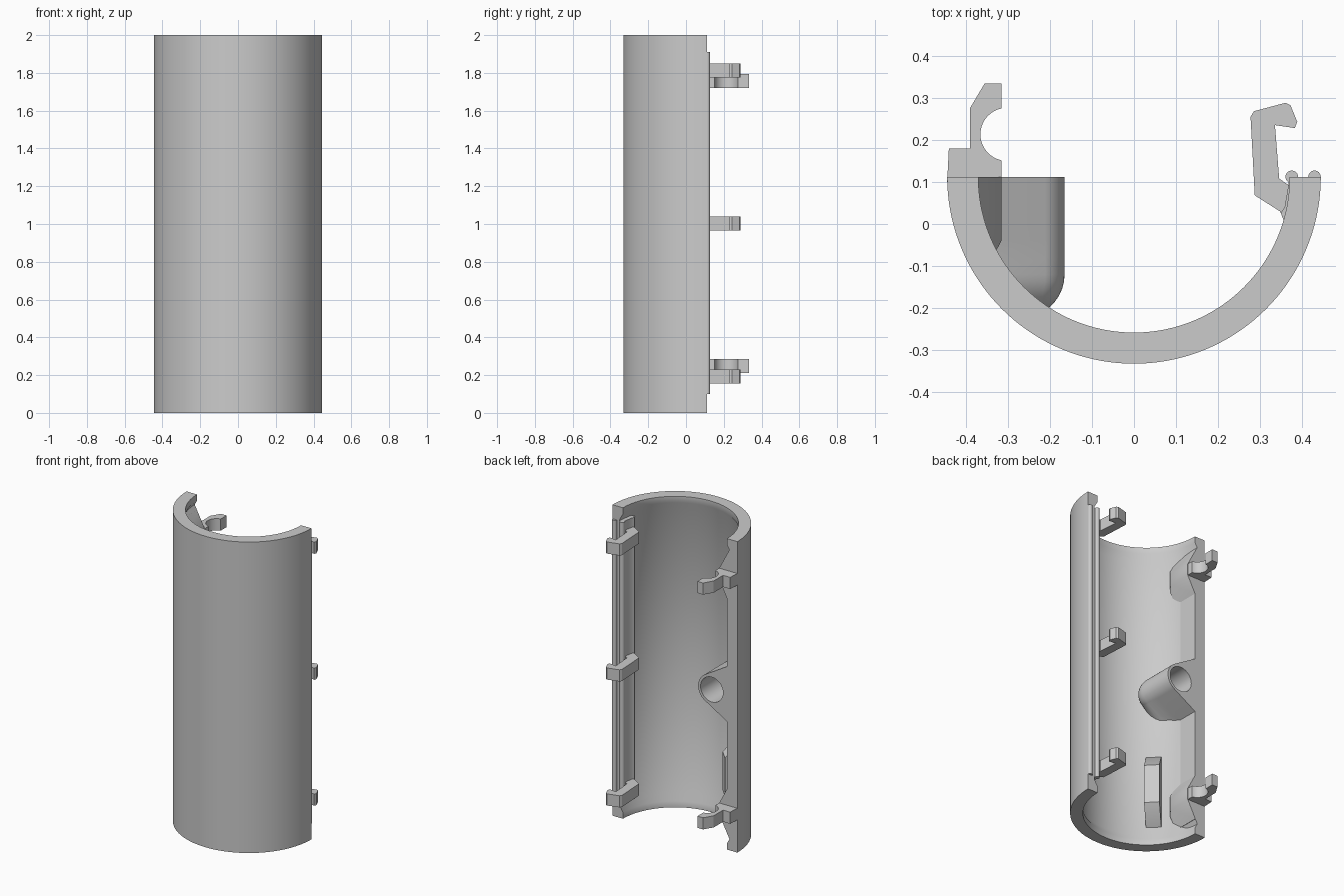
import bpy, bmesh, math
from mathutils import Vector

if "Cube" in bpy.data.objects:
    bpy.data.objects.remove(bpy.data.objects["Cube"])

grey = bpy.data.materials.new("plain grey")
grey.use_nodes = True
grey.diffuse_color = (0.6, 0.6, 0.6, 1)
grey.node_tree.nodes["Principled BSDF"].inputs["Base Color"].default_value = (0.6, 0.6, 0.6, 1)

OUTER, INNER, LIP, EDGE_Y = 0.444, 0.393, 0.37, 0.112


def smooth(ob):
    bpy.ops.object.select_all(action="DESELECT")
    ob.select_set(True)
    bpy.context.view_layer.objects.active = ob
    bpy.ops.object.shade_smooth_by_angle(angle=math.radians(30))


def loft(name, rings):
    """Join equal rings of points and cap both ends."""
    bm = bmesh.new()
    loops = [[bm.verts.new(p) for p in ring] for ring in rings]
    n = len(loops[0])
    for a, b in zip(loops, loops[1:]):
        for i in range(n):
            j = (i + 1) % n
            bm.faces.new((a[i], a[j], b[j], b[i]))
    bm.faces.new(loops[0])
    bm.faces.new(loops[-1])
    bmesh.ops.recalc_face_normals(bm, faces=bm.faces)
    mesh = bpy.data.meshes.new(name)
    bm.to_mesh(mesh)
    bm.free()
    mesh.materials.append(grey)
    ob = bpy.data.objects.new(name, mesh)
    bpy.context.scene.collection.objects.link(ob)
    smooth(ob)
    return ob


def prism_z(name, outline, z0, z1):
    return loft(name, [[(x, y, z) for x, y in outline] for z in (z0, z1)])


def arc(cx, cy, r, a0, a1, n):
    angles = [math.radians(a0 + (a1 - a0) * i / n) for i in range(n + 1)]
    return [(cx + r * math.cos(a), cy + r * math.sin(a)) for a in angles]


# half-round shell with a sloped inner lip at both ends
section = [(OUTER, 0), (OUTER, 2), (LIP, 2), (LIP, 1.96), (INNER, 1.92),
           (INNER, 0.08), (LIP, 0.04), (LIP, 0)]
turn = arc(0, 0, 1, 180, 360, 72)
loft("shell", [[(r * c, EDGE_Y + r * s, z) for r, z in section] for c, s in turn])

# flat thickening along the right edge
plate = [(-0.37, EDGE_Y), (-0.41, EDGE_Y), (-0.4, -0.03), (-0.37, -0.03)]
prism_z("right_edge_strip", plate, 0.1, 1.9)

# twin sealing beads and the inner rail along the left edge
for name, x in (("inner_bead", 0.375), ("outer_bead", 0.429)):
    prism_z(name, arc(x, EDGE_Y, 0.015, 0, 345, 23), 0.1, 1.91)
rail = [(0.41, EDGE_Y), (0.37, EDGE_Y), (0.364, 0.075), (0.358, 0.04),
        (0.349, 0.026), (0.355, 0.01), (0.4, 0.01)]
prism_z("inner_rail", rail, 0.1, 1.91)

# snap clips on the left edge
clip = [(0.277, 0.255), (0.285, 0.268), (0.36, 0.288), (0.372, 0.282),
        (0.388, 0.243), (0.382, 0.228), (0.335, 0.235), (0.345, 0.108),
        (0.385, 0.08), (0.385, 0.01), (0.355, 0.012), (0.347, 0.03), (0.287, 0.068)]
for name, z in (("lower", 0.155), ("middle", 0.965), ("upper", 1.775)):
    prism_z(name + "_clip", clip, z, z + 0.075)

# open hooks on the right edge, each on a sloped bracket inside the shell
hook = [(-0.444, 0.1), (-0.44, 0.18), (-0.39, 0.18), (-0.39, 0.275),
        (-0.355, 0.334), (-0.315, 0.334)]
hook += arc(-0.302, 0.213, 0.063, 102, 258, 20) + [(-0.315, 0.1)]
bracket_plan = [(-0.315, EDGE_Y), (-0.37, EDGE_Y), (-0.395, EDGE_Y),
                (-0.395, -0.06), (-0.33, -0.068), (-0.315, -0.04)]


def bracket_height(x):
    # half height grows from the hook thickness to the wall
    return 0.0375 + 1.9 * (-0.315 - x)


for name, z in (("upper", 1.7575), ("lower", 0.2475)):
    prism_z(name + "_hook", hook, z - 0.0375, z + 0.0375)
    loft(name + "_bracket", [[(x, y, z + s * bracket_height(x)) for x, y in bracket_plan]
                             for s in (-1, 1)])

# screw boss: teardrop section with a rounded end, kept inside the wall
BX, BZ, BR = -0.262, 1.0, 0.097
tear = arc(BX, BZ, BR, -58, 58, 24) + [(-0.375, 1.18), (-0.41, 1.18),
                                       (-0.41, 0.82), (-0.375, 0.82)]


def boss_ring(y, k):
    limit = -math.sqrt(0.42 ** 2 - (y - EDGE_Y) ** 2)
    return [(max(BX + (x - BX) * k, limit), y, BZ + (z - BZ) * k) for x, z in tear]


rings = [boss_ring(y, 1) for y in (EDGE_Y, 0.05, 0, -0.04, -0.08)]
for i in range(9):
    a = math.radians(10 * i)
    rings.append(boss_ring(-0.12 - 0.1 * math.sin(a), math.cos(a)))
boss = loft("screw_boss", rings)

# blind screw hole, cut and then shaded again
bore = arc(BX, BZ, 0.08, 0, 350, 35)
hole = loft("boss_hole", [[(x, y, z) for x, z in bore] for y in (0.3, -0.08)])
cut = boss.modifiers.new("hole", "BOOLEAN")
cut.operation, cut.object, cut.solver = "DIFFERENCE", hole, "EXACT"
bpy.context.view_layer.update()
bored = boss.evaluated_get(bpy.context.evaluated_depsgraph_get())
boss.data = bpy.data.meshes.new_from_object(bored)
boss.modifiers.clear()
bpy.data.objects.remove(hole)
smooth(boss)

# sloped-ended rib low on the inner wall
out = Vector((-0.72, -0.69, 0)).normalized()
side = Vector((-out.y, out.x, 0))
rib = [(0.41, 0.12), (0.39, 0.13), (0.288, 0.24), (0.288, 0.49), (0.39, 0.6), (0.41, 0.61)]
loft("wall_rib", [[out * r + side * w + Vector((0, EDGE_Y, z)) for r, z in rib]
                  for w in (-0.045, 0.045)])
